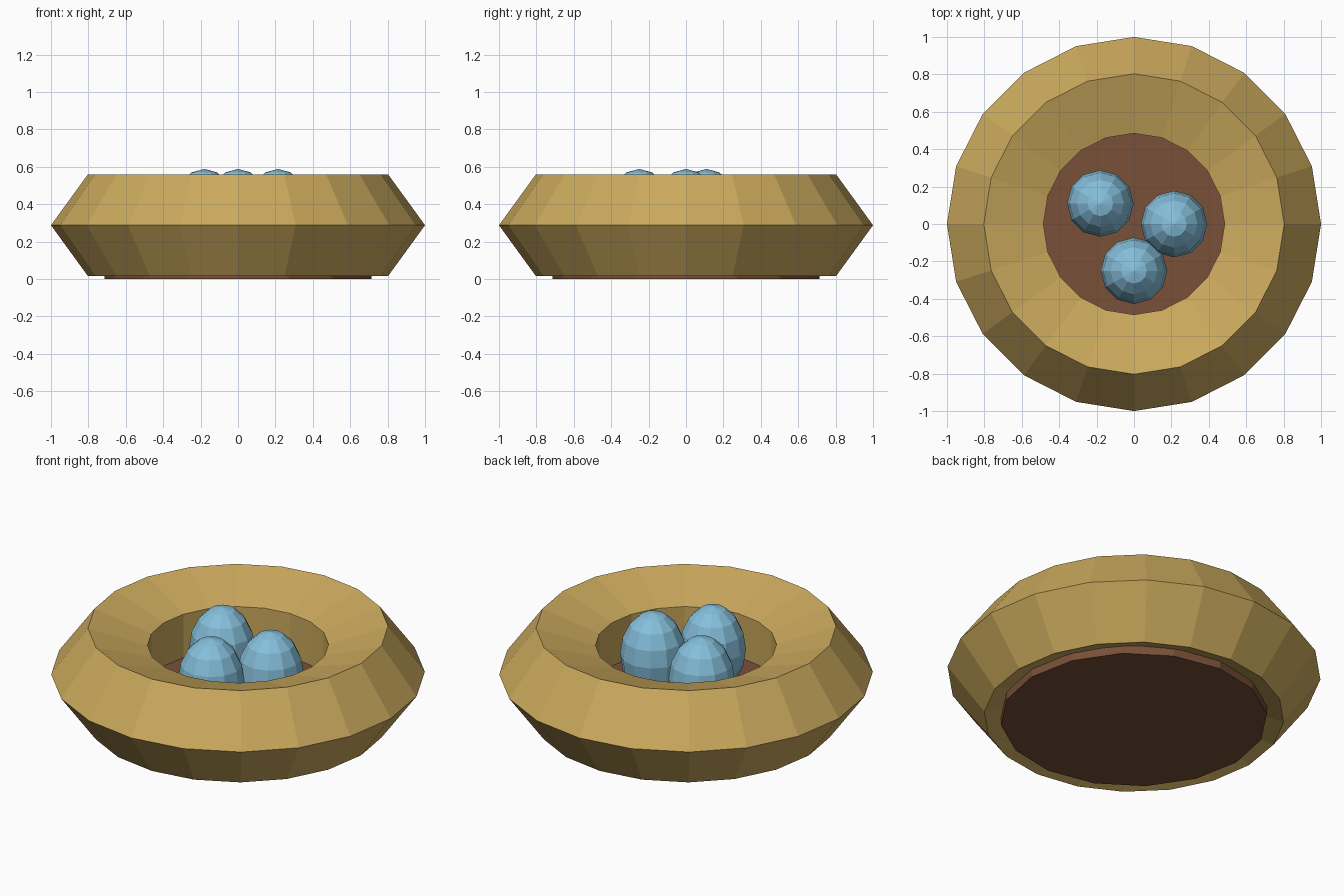
import bpy
import math

if "Cube" in bpy.data.objects:
    bpy.data.objects.remove(bpy.data.objects["Cube"])


def material(name, rgb):
    m = bpy.data.materials.new(name)
    m.diffuse_color = (*rgb, 1)
    m.use_nodes = True
    m.node_tree.nodes["Principled BSDF"].inputs["Base Color"].default_value = m.diffuse_color
    return m


straw = material("straw", (0.60, 0.40, 0.11))
earth = material("brown earth", (0.19, 0.08, 0.04))
shell = material("pale blue shell", (0.24, 0.53, 0.72))


def finish(name, mat):
    ob = bpy.context.object
    ob.name = name
    ob.data.materials.append(mat)
    return ob


# Nest rim: chunky ring with a five-sided section
bpy.ops.mesh.primitive_torus_add(major_segments=20, minor_segments=5,
                                 major_radius=0.715, minor_radius=0.285,
                                 location=(0, 0, 0.288))
finish("nest_rim", straw)

# Nest floor: flat disc
bpy.ops.mesh.primitive_cylinder_add(vertices=16, radius=0.714, depth=0.2,
                                    location=(0, 0, 0.1))
finish("nest_floor", earth)

# Eggs: stretched spheres standing on the floor
for i, (x, y) in enumerate([(0, -0.25), (0.214, 0), (-0.18, 0.11)]):
    bpy.ops.mesh.primitive_uv_sphere_add(segments=12, ring_count=8, radius=0.178,
                                         location=(x, y, 0.34))
    egg = finish(f"egg_{i + 1}", shell)
    egg.scale.z = 1.4
